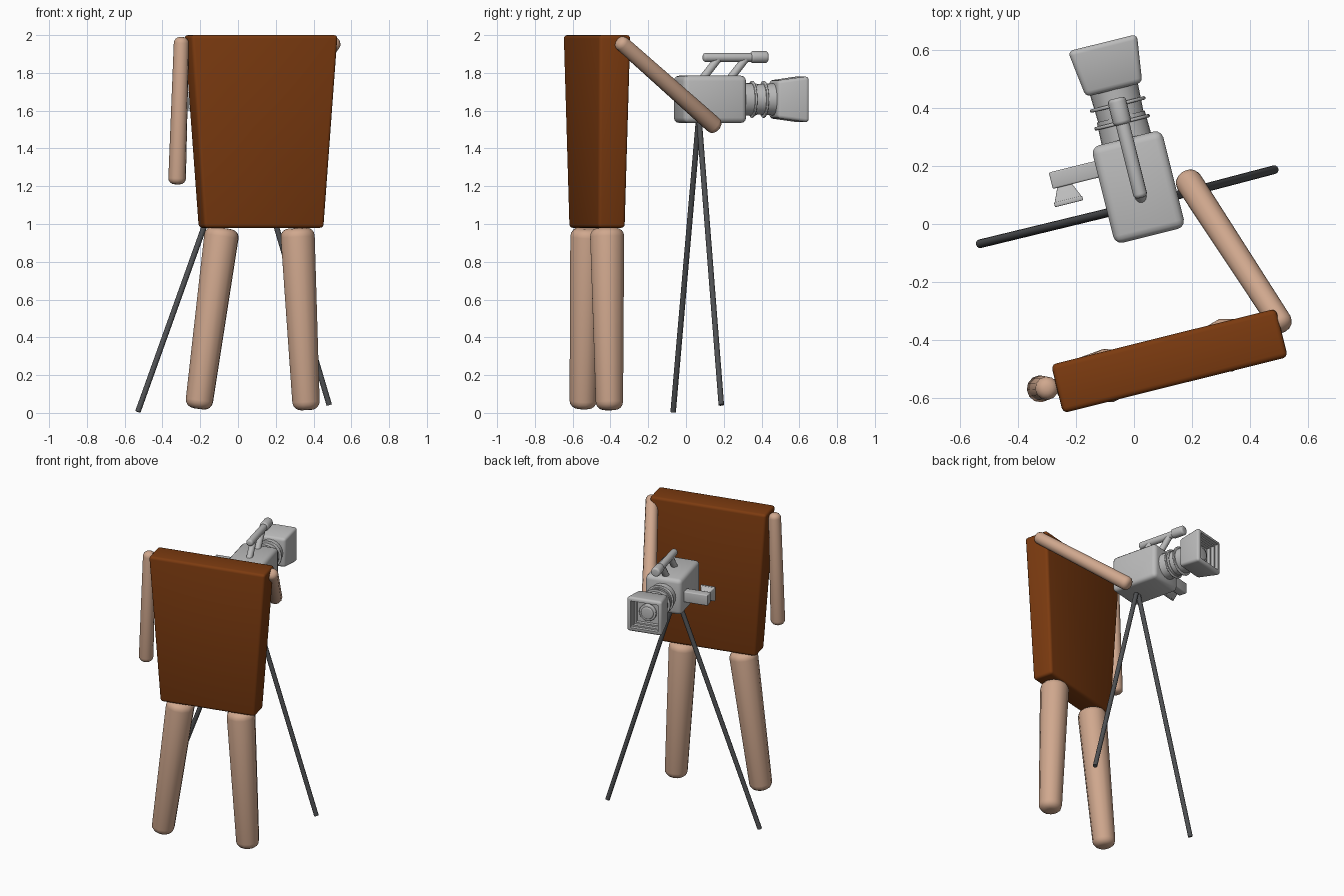
import bpy, bmesh
from math import radians
from mathutils import Matrix, Vector

if "Cube" in bpy.data.objects:
    bpy.data.objects.remove(bpy.data.objects["Cube"], do_unlink=True)


def material(name, rgb):
    m = bpy.data.materials.new(name)
    m.use_nodes = True
    m.diffuse_color = (*rgb, 1)
    node = next(n for n in m.node_tree.nodes if n.type == "BSDF_PRINCIPLED")
    node.inputs["Base Color"].default_value = (*rgb, 1)
    return m


BROWN = material("brown", (0.2, 0.043, 0.005))
SKIN = material("skin", (0.63, 0.39, 0.27))
GREY = material("light grey", (0.5, 0.5, 0.5))
DARK = material("dark grey", (0.08, 0.083, 0.088))


def finish(name, bm, mat, matrix, angle=38):
    """Smooth shading with sharp edges above the angle, then make the object."""
    bm.transform(matrix)
    bmesh.ops.recalc_face_normals(bm, faces=bm.faces)
    for f in bm.faces:
        f.smooth = True
    for e in bm.edges:
        e.smooth = e.calc_face_angle(0) < radians(angle)
    mesh = bpy.data.meshes.new(name)
    bm.to_mesh(mesh)
    bm.free()
    mesh.materials.append(mat)
    ob = bpy.data.objects.new(name, mesh)
    bpy.context.collection.objects.link(ob)
    return ob


def box(name, mat, matrix, low, high, z0, z1, bevel, recess=()):
    """Box tapering from size low at z0 to size high at z1, rounded edges."""
    bm = bmesh.new()
    bmesh.ops.create_cube(bm, size=1)
    for v in bm.verts:
        sx, sy = high if v.co.z > 0 else low
        v.co = (v.co.x * sx, v.co.y * sy, z1 if v.co.z > 0 else z0)
    bmesh.ops.bevel(bm, geom=bm.edges[:], offset=bevel, segments=3,
                    profile=0.5, affect="EDGES")
    bm.normal_update()
    end = max(bm.faces, key=lambda f: f.calc_center_median().z)
    for inset, depth in recess:
        bmesh.ops.inset_region(bm, faces=[end], thickness=inset, use_even_offset=True)
        moved = bmesh.ops.extrude_discrete_faces(bm, faces=[end])["faces"]
        end = moved[0]
        bmesh.ops.translate(bm, verts=end.verts[:], vec=(0, 0, -depth))
    return finish(name, bm, mat, matrix)


def rod(name, mat, a, b, r1, r2, rounding=0.0, sides=12, extend=0.0):
    """Tapered round rod from a to b with optional rounded ends."""
    a, b = Vector(a), Vector(b)
    axis = (b - a).normalized()
    a, b = a - axis * extend, b + axis * extend
    bm = bmesh.new()
    bmesh.ops.create_cone(bm, cap_ends=True, segments=sides, radius1=r1,
                          radius2=r2, depth=(b - a).length)
    if rounding:
        rims = {e for f in bm.faces if len(f.verts) > 4 for e in f.edges}
        bmesh.ops.bevel(bm, geom=list(rims), offset=rounding * min(r1, r2),
                        segments=4, profile=0.5, affect="EDGES")
    turn = axis.to_track_quat("Z", "Y").to_matrix().to_4x4()
    return finish(name, bm, mat, Matrix.Translation((a + b) / 2) @ turn)


TURN = Matrix.Rotation(radians(14), 4, "Z")

# Torso panel
box("torso", BROWN, Matrix.Translation((0.122, -0.471, 0)) @ TURN,
    (0.652, 0.147), (0.8, 0.172), 0.98, 2.0, 0.018)

# Arms and legs
rod("right_arm", SKIN, (-0.3, -0.565, 1.95), (-0.322, -0.567, 1.25),
    0.04, 0.047, 0.8, extend=0.04)
rod("left_arm", SKIN, (0.5, -0.333, 1.95), (0.192, 0.14, 1.53),
    0.041, 0.047, 0.8, extend=0.04)
rod("right_leg", SKIN, (-0.082, -0.52, 0.978), (-0.21, -0.545, 0.022),
    0.094, 0.073, 0.6)
rod("left_leg", SKIN, (0.314, -0.418, 0.978), (0.362, -0.405, 0.015),
    0.094, 0.074, 0.6)

# Tripod
for name, foot in (("right", (-0.53, -0.068, 0.006)), ("left", (0.483, 0.187, 0.042))):
    rod(name + "_tripod_leg", DARK, foot, (0.03, 0.068, 1.57), 0.015, 0.015)

# Camera body; CAM runs along its own y axis, LENS turns z onto that axis
CAM = Matrix.Translation((0.015, 0.127, 1.66)) @ TURN
LENS = CAM @ Matrix.Rotation(radians(-90), 4, "X")
box("camera_body", GREY, CAM, (0.25, 0.345), (0.25, 0.345), -0.125, 0.125, 0.028)


def cam_rod(name, a, b, r1, r2, rounding=0.0, sides=16):
    rod(name, GREY, CAM @ Vector(a), CAM @ Vector(b), r1, r2, rounding, sides)


# Lens barrel, focus rings and hood
cam_rod("lens_barrel", (0, 0.15, 0), (0, 0.25, 0), 0.088, 0.085, sides=24)
cam_rod("lens_front_barrel", (0, 0.24, 0), (0, 0.37, 0), 0.08, 0.086, sides=24)
for i, y in enumerate((0.23, 0.293)):
    cam_rod(f"focus_ring_{i + 1}", (0, y - 0.006, 0), (0, y + 0.006, 0),
            0.098, 0.098, 0.05, 24)
box("lens_hood", GREY, LENS, (0.2, 0.2), (0.245, 0.245), 0.345, 0.512, 0.018,
    [(0.01, 0.025)] * 3)
cam_rod("lens_rim", (0, 0.42, 0), (0, 0.455, 0), 0.058, 0.058, 0.1, 24)
cam_rod("lens_glass", (0, 0.42, 0), (0, 0.462, 0), 0.043, 0.043, 0.2, 24)

# Carry handle with microphone
cam_rod("handle_bar", (0, -0.038, 0.222), (0, 0.27, 0.222), 0.024, 0.024, 0.6)
cam_rod("microphone", (0, 0.222, 0.224), (0, 0.315, 0.224), 0.032, 0.032, 0.4)
for i, y in enumerate((-0.04, 0.11)):
    cam_rod(f"handle_post_{i + 1}", (0, y, 0.11), (0, y + 0.09, 0.222), 0.021, 0.021)

# Viewfinder arm and flared eyepiece
SIDE = CAM @ Matrix.Translation((0, 0.094, -0.01)) @ Matrix.Rotation(radians(-90), 4, "Y")
box("viewfinder_arm", GREY, SIDE, (0.075, 0.058), (0.075, 0.058), 0.1, 0.287, 0.006)
EYE = CAM @ Matrix.Translation((-0.245, 0, -0.01)) @ Matrix.Rotation(radians(90), 4, "X")
box("eyepiece", GREY, EYE, (0.04, 0.04), (0.1, 0.1), -0.08, -0.012, 0.004)
box("eyepiece_rim", GREY, EYE, (0.1, 0.1), (0.1, 0.1), -0.018, -0.002, 0.004,
    [(0.008, 0.008)])
